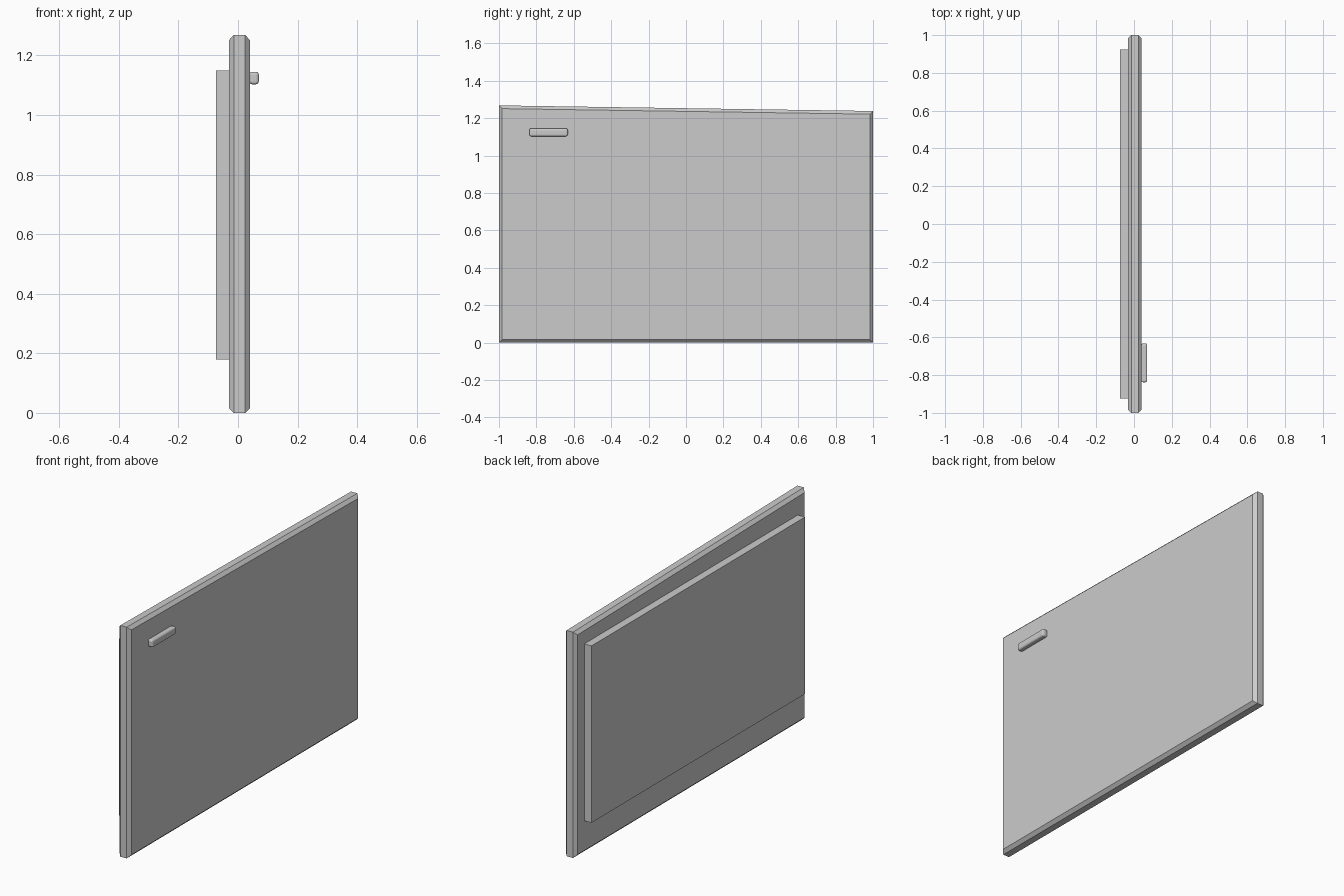
import bpy, bmesh

if "Cube" in bpy.data.objects:
    bpy.data.objects.remove(bpy.data.objects["Cube"])


def box(name, lo, hi, slope=0.0):
    """Box between two corners; slope lowers the top at the +y end."""
    bm = bmesh.new()
    bmesh.ops.create_cube(bm, size=1)
    for v in bm.verts:
        high_y, high_z = v.co.y > 0, v.co.z > 0
        v.co = [lo[i] + (v.co[i] + 0.5) * (hi[i] - lo[i]) for i in range(3)]
        if high_y and high_z:
            v.co.z -= slope
    mesh = bpy.data.meshes.new(name)
    bm.to_mesh(mesh)
    bm.free()
    obj = bpy.data.objects.new(name, mesh)
    bpy.context.collection.objects.link(obj)
    return obj


# Outer panel: sloping top, rim of both large faces chamfered
panel = box("door_panel", (-0.031, -1, 0), (0.041, 1, 1.268), slope=0.03)
bm = bmesh.new()
bm.from_mesh(panel.data)
rim = [e for e in bm.edges if abs(e.verts[0].co.x - e.verts[1].co.x) < 1e-4]
bmesh.ops.bevel(bm, geom=rim, offset=0.017, segments=1, affect='EDGES')
bm.to_mesh(panel.data)
bm.free()

# Plain inner trim board on the -x side
box("inner_trim", (-0.074, -0.925, 0.18), (-0.031, 0.925, 1.15))

# Rounded pull handle on the +x side
handle = box("door_handle", (0.038, -0.838, 1.103), (0.07, -0.632, 1.145))
bevel = handle.modifiers.new("rounding", 'BEVEL')
bevel.width = 0.01
bevel.segments = 3
